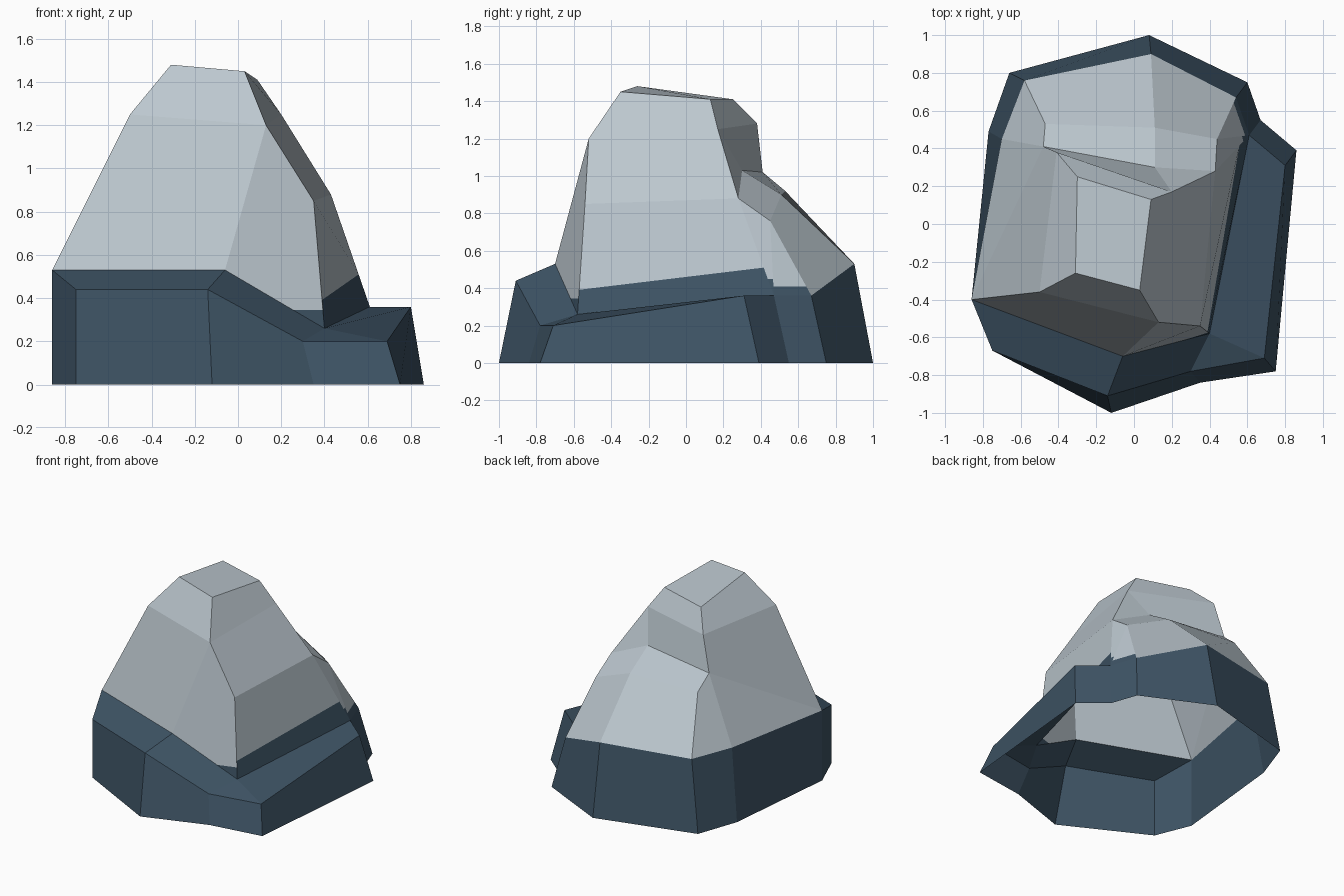
import bpy, bmesh
from mathutils import Vector

if "Cube" in bpy.data.objects:
    bpy.data.objects.remove(bpy.data.objects["Cube"])


def material(name, color):
    m = bpy.data.materials.new(name)
    m.diffuse_color = (*color, 1)
    m.use_nodes = True
    m.node_tree.nodes["Principled BSDF"].inputs["Base Color"].default_value = m.diffuse_color
    return m


STONE = material("pale stone", (0.50, 0.57, 0.62))
DARK = material("dark slate", (0.048, 0.088, 0.130))


def shell(name, points, faces, mats):
    """Make a flat shaded open shell from named points and face strings."""
    bm = bmesh.new()
    v = {k: bm.verts.new(p) for k, p in points.items()}
    for f in faces:
        bm.faces.new([v[k] for k in f.split()])
    bmesh.ops.recalc_face_normals(bm, faces=bm.faces[:])
    me = bpy.data.meshes.new(name)
    for m in mats:
        me.materials.append(m)
    ob = bpy.data.objects.new(name, me)
    bpy.context.collection.objects.link(ob)
    return ob, bm


# Shared seam where the rock meets the base
seam = dict(
    A=(-.86, -.40, .53), C=(-.06, -.70, .53), E=(.40, -.58, .26),
    G=(.61, .47, .36), H=(.54, .67, .36), I=(.09, .90, .53),
    J=(-.58, .76, .53), K=(-.70, .45, .53))

# Base: ground outline and outer edge of the sloping shoulder
ground = dict(
    a=(-.86, -.40), b=(-.75, -.67), c=(-.12, -1), d=(.35, -.84),
    e=(.75, -.78), f=(.86, .39), g=(.67, .55), h=(.60, .75),
    i=(.08, 1), j=(-.66, .80), k=(-.77, .49))
shoulder = dict(
    b1=(-.75, -.67, .44), c1=(-.14, -.91, .44), d1=(.30, -.78, .20),
    e1=(.69, -.71, .20), f1=(.80, .31, .36))
names = list(ground)
tops = ["A", "b1", "c1", "d1", "e1", "f1", "G", "H", "I", "J", "K"]
walls = [f"{names[n - 1]} {names[n]} {tops[n]} {tops[n - 1]}" for n in range(11)]
slopes = ["A b1 c1 C", "C c1 d1 E", "E d1 e1", "E e1 f1 G"]
pts = {k: (*p, 0) for k, p in ground.items()} | shoulder | seam
base, bm = shell("rock_base", pts, walls + slopes, [DARK])
bm.to_mesh(base.data)
bm.free()

# Boulder: crown, middle ring and rear ledge
crown = dict(t0=(-.31, -.26, 1.48), t1=(.03, -.35, 1.45),
             t2=(.09, .13, 1.41), t3=(-.30, .25, 1.41))
middle = dict(m0=(-.50, -.36, 1.25), m1=(.13, -.52, 1.20), m2=(.35, -.54, .85),
              m3=(.43, .28, .88), m4=(.20, .17, 1.25), m5=(-.41, .38, 1.28))
ledge = dict(l0=(-.48, .41, 1.02), l1=(.11, .30, 1.03), l2=(-.47, .53, .92),
             l3=(.11, .51, .90), l4=(.44, .45, .76))
faces = [
    "t0 t1 t2 t3", "t0 m0 m1 t1", "t1 m1 m4 t2", "t2 m4 m5 t3", "t3 m5 m0 t0",
    "m0 A C m1", "m1 C E m2", "m1 m2 m3 m4", "m2 E G m3",
    "m4 l1 l0 m5", "m4 m3 l1", "l0 l1 l3 l2", "l1 m3 l4 l3",
    "l2 l3 I J", "l3 l4 H I", "l4 G H", "m3 G l4",
    "m0 m5 l0 A", "l0 l2 J K", "l0 K A"]
rock, bm = shell("boulder", crown | middle | ledge | seam, faces, [STONE, DARK])


# Dark band along the foot of the right side
def cut(corner_names, height, normal):
    target = {tuple(round(x, 3) for x in pts_all[k]) for k in corner_names.split()}
    for f in bm.faces[:]:
        if target <= {tuple(round(x, 3) for x in v.co) for v in f.verts}:
            bmesh.ops.bisect_plane(bm, geom=[f, *f.edges, *f.verts], dist=1e-5,
                                   plane_co=Vector((0, 0, height)),
                                   plane_no=Vector(normal))
            break


pts_all = crown | middle | ledge | seam
cut("m2 E G m3", .46, (0, -.12, 1))
cut("m1 C E m2", .345, (0, 0, 1))
cut("l4 G H", .41, (0, 0, 1))
cut("m3 G l4", .45, (0, 0, 1))
for f in bm.faces:
    c = f.calc_center_median()
    f.material_index = int(c.x > .3 and c.z < .46)
bm.to_mesh(rock.data)
bm.free()
